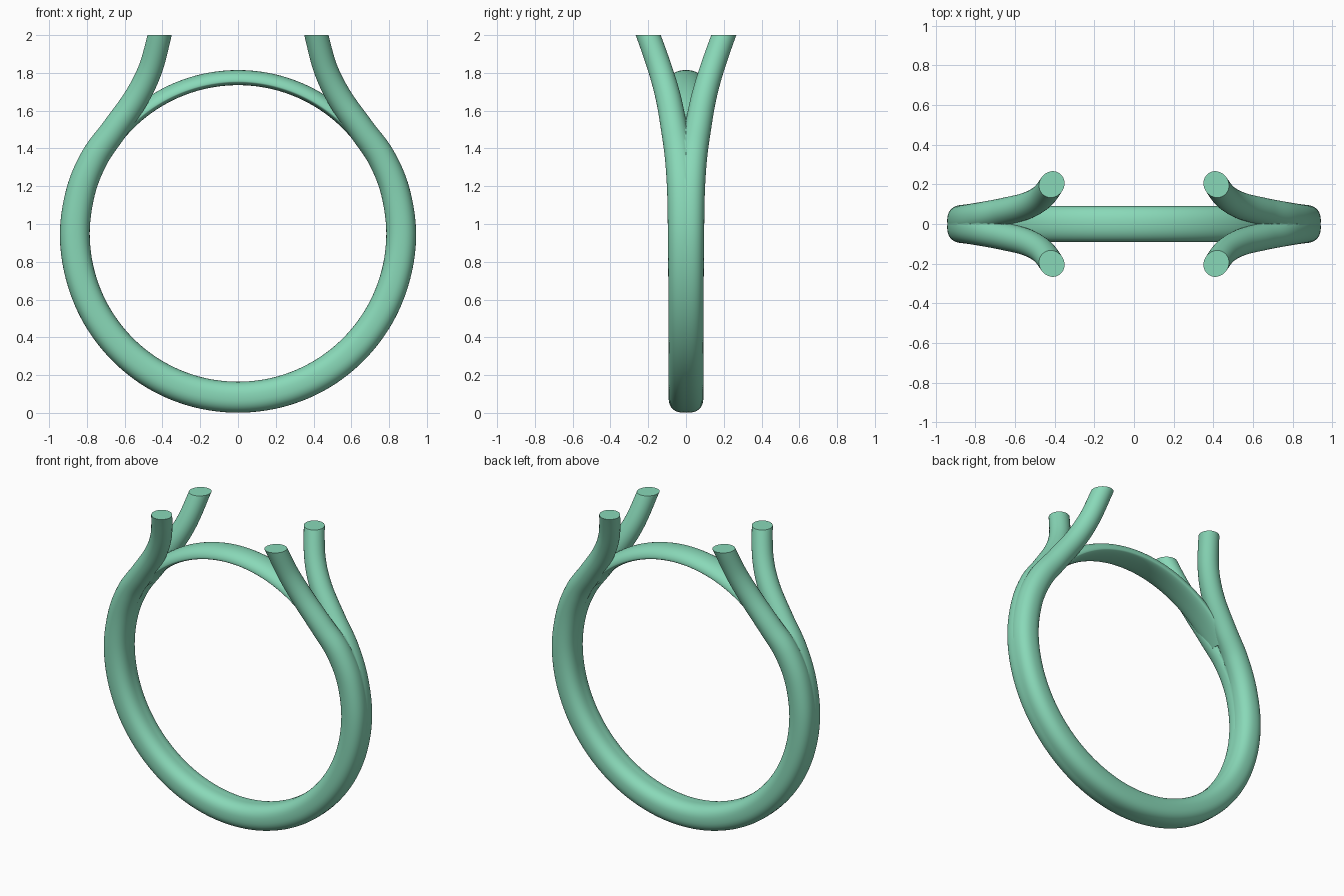
import bpy, bmesh, math
from mathutils import Vector

if "Cube" in bpy.data.objects:
    bpy.data.objects.remove(bpy.data.objects["Cube"])

CZ, INNER = 0.95, 0.785          # finger hole centre height and radius

mat = bpy.data.materials.new("green")
mat.diffuse_color = (0.25, 0.69, 0.48, 1)
mat.use_nodes = True
mat.node_tree.nodes["Principled BSDF"].inputs["Base Color"].default_value = mat.diffuse_color


def spow(v, e):
    return math.copysign(abs(v) ** e, v)


def catmull(pts, steps):
    out = []
    for i in range(1, len(pts) - 2):
        a, b, c, d = pts[i - 1:i + 3]
        for s in range(steps):
            t = s / steps
            out.append([0.5 * (2 * q + (r - p) * t + (2 * p - 5 * q + 4 * r - w) * t * t
                               + (3 * q - p - 3 * r + w) * t ** 3)
                        for p, q, r, w in zip(a, b, c, d)])
    out.append(list(pts[-2]))
    return out


def sweep(bm, path, section, n=40):
    """Sweep section(i, angle) -> (side, up) along path, keeping the side axis near +y."""
    rings = []
    for i, p in enumerate(path):
        t = (path[min(i + 1, len(path) - 1)] - path[max(i - 1, 0)]).normalized()
        side = Vector((0, 1, 0))
        side = (side - t * t.y).normalized()
        up = side.cross(t)
        ring = []
        for k in range(n):
            u, v = section(i, 2 * math.pi * k / n)
            ring.append(bm.verts.new(p + side * u + up * v))
        rings.append(ring)
    for a, b in zip(rings, rings[1:]):
        for k in range(n):
            bm.faces.new((a[k], a[(k + 1) % n], b[(k + 1) % n], b[k]))
    bm.faces.new(rings[0])
    bm.faces.new(rings[-1])


def finish(bm, name):
    bmesh.ops.recalc_face_normals(bm, faces=bm.faces)
    me = bpy.data.meshes.new(name)
    bm.to_mesh(me)
    bm.free()
    ob = bpy.data.objects.new(name, me)
    bpy.context.collection.objects.link(ob)
    me.materials.append(mat)
    bpy.ops.object.select_all(action='DESELECT')
    ob.select_set(True)
    bpy.context.view_layer.objects.active = ob
    bpy.ops.object.shade_smooth_by_angle(angle=math.radians(50))
    return ob


# Shank: (angle from bottom, y offset, tube radius, section squareness)
half = []
for deg, y, r, e in [(0, .010, .082, 2.4), (15, .010, .082, 2.4), (30, .010, .082, 2.4),
                     (45, .011, .081, 2.4), (60, .013, .080, 2.4), (75, .015, .079, 2.4),
                     (90, .017, .079, 2.3), (105, .023, .077, 2.2), (118, .038, .074, 2.1),
                     (130, .062, .070, 2.0)]:
    a = math.radians(deg)
    R = INNER + r
    half.append((R * math.sin(a), y, CZ - R * math.cos(a), r, e))
# Prongs leaving the circle and rising past the cut at z = 2
half += [(.540, .093, 1.665, .067, 2), (.464, .137, 1.82, .064, 2),
         (.415, .200, 2.0, .0625, 2), (.395, .235, 2.09, .0625, 2), (.38, .27, 2.18, .0625, 2)]
ctrl = [(-p[0],) + p[1:] for p in reversed(half[1:])] + half
st = catmull(ctrl, 8)


def tube(i, a):
    r, e = st[i][3], 2 / st[i][4]
    return r * spow(math.cos(a), e), r * spow(math.sin(a), e)


bm = bmesh.new()
sweep(bm, [Vector(s[:3]) for s in st], tube)
# Flat prong tips, then keep the back half for mirroring
for co, no in (((0, 0, 2), (0, 0, 1)), ((0, 0, 0), (0, -1, 0))):
    res = bmesh.ops.bisect_plane(bm, geom=bm.verts[:] + bm.edges[:] + bm.faces[:], dist=1e-5,
                                 plane_co=co, plane_no=no, clear_outer=True)
    if no[2]:
        cut = [g for g in res["geom_cut"] if isinstance(g, bmesh.types.BMEdge)]
        bmesh.ops.holes_fill(bm, edges=cut, sides=0)
shank = finish(bm, "split_shank")
mir = shank.modifiers.new("mirror", 'MIRROR')
mir.use_axis = (False, True, False)
mir.use_clip = True
mir.merge_threshold = 0.0005

# Top bridge: domed outside, flatter inside
N = 64
angs = [math.radians(36 + 108 * i / N) for i in range(N + 1)]
arc = [Vector((0.805 * math.cos(a), 0, CZ + 0.805 * math.sin(a))) for a in angs]
mid = arc[N // 2]
probe = Vector((0, 1, 0)).cross(arc[N // 2 + 1] - arc[N // 2 - 1])
out_sign = 1 if probe.z > 0 else -1


def dome(i, a):
    s = math.sin(a)
    h = 0.06 if s * out_sign > 0 else 0.02
    return 0.09 * spow(math.cos(a), 0.9), h * s


bm = bmesh.new()
sweep(bm, arc, dome)
finish(bm, "top_bridge")
